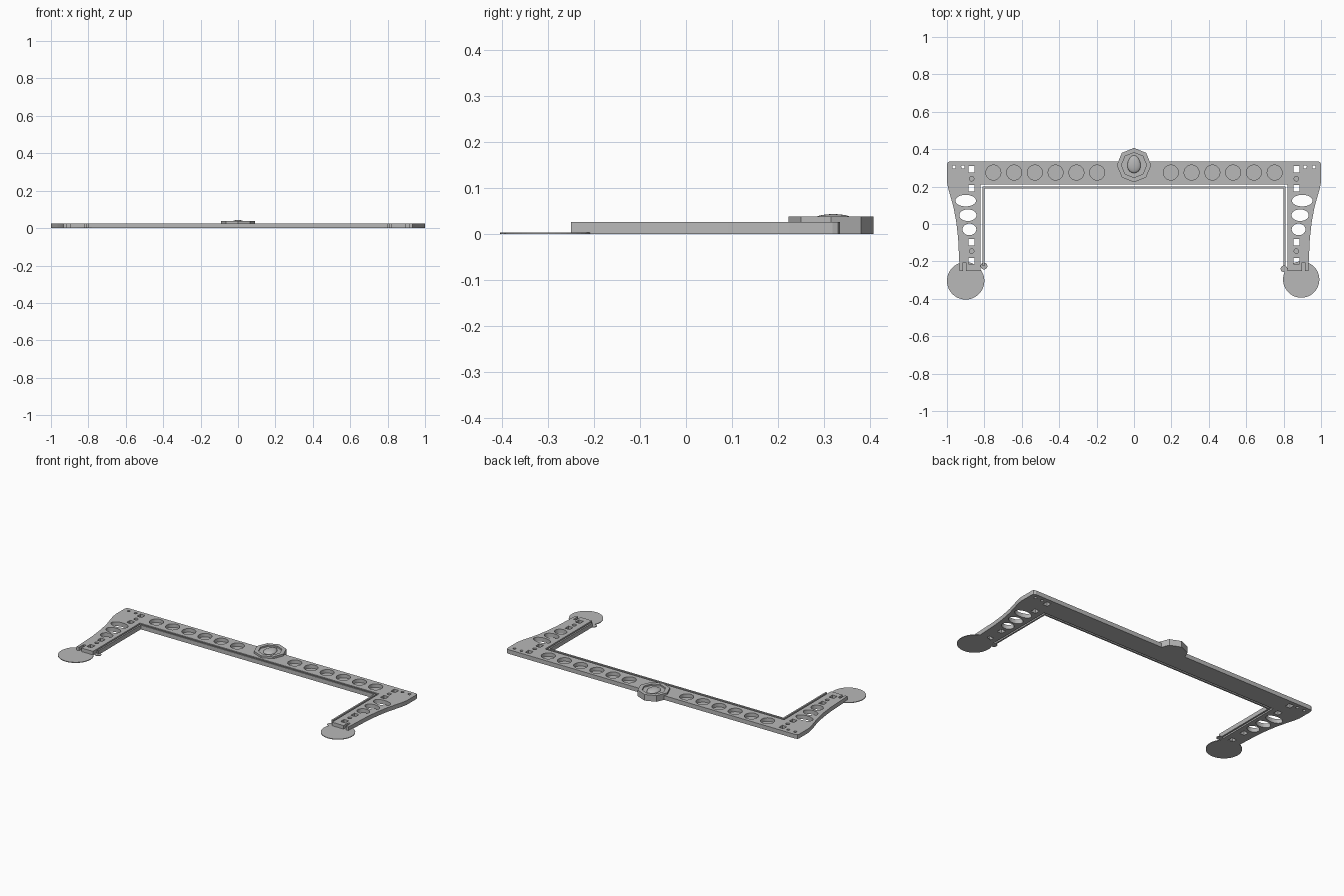
import bpy, bmesh
from math import sin, cos, pi

cube = bpy.data.objects.get("Cube")
if cube:
    bpy.data.objects.remove(cube, do_unlink=True)

THICK = 0.026   # main plate thickness
THIN = 0.004    # pads and pocket floors

grey = bpy.data.materials.new("light grey plastic")
grey.use_nodes = True
GREY = (0.48, 0.48, 0.48, 1)
grey.diffuse_color = GREY
grey.node_tree.nodes["Principled BSDF"].inputs["Base Color"].default_value = GREY


def ellipse(x, y, rx, ry=None, n=32):
    ry = ry or rx
    return [(x + rx * cos(2 * pi * i / n), y + ry * sin(2 * pi * i / n)) for i in range(n)]


def box(x, y, w, h):
    return [(x - w / 2, y - h / 2), (x + w / 2, y - h / 2),
            (x + w / 2, y + h / 2), (x - w / 2, y + h / 2)]


def mirrored(half):
    """Close a half outline by reflecting it across x = 0."""
    return half + [(-x, y) for x, y in reversed(half)]


def prisms(name, items):
    """One object made of upright prisms, each (outline, bottom, top)."""
    bm = bmesh.new()
    for pts, z0, z1 in items:
        base = bm.faces.new([bm.verts.new((x, y, z0)) for x, y in pts])
        out = bmesh.ops.extrude_face_region(bm, geom=[base])
        top = [v for v in out["geom"] if isinstance(v, bmesh.types.BMVert)]
        bmesh.ops.translate(bm, verts=top, vec=(0, 0, z1 - z0))
    bmesh.ops.recalc_face_normals(bm, faces=bm.faces)
    mesh = bpy.data.meshes.new(name)
    bm.to_mesh(mesh)
    bm.free()
    mesh.materials.append(grey)
    obj = bpy.data.objects.new(name, mesh)
    bpy.context.collection.objects.link(obj)
    return obj


def cut(obj, items):
    cutter = prisms("cutter", items)
    cutter.hide_render = True
    mod = obj.modifiers.new("holes", "BOOLEAN")
    mod.operation = "DIFFERENCE"
    mod.solver = "EXACT"
    mod.object = cutter
    bpy.context.view_layer.objects.active = obj
    bpy.ops.object.modifier_apply(modifier=mod.name)
    bpy.data.objects.remove(cutter, do_unlink=True)


# Main U-shaped frame with flared arms
frame = prisms("frame", [(mirrored([
    (0.985, 0.335), (0.996, 0.33), (1.0, 0.318), (1.0, 0.225), (0.992, 0.185),
    (0.965, 0.09), (0.95, 0.01), (0.94, -0.08), (0.932, -0.25),
    (0.82, -0.25), (0.82, 0.21)]), 0, THICK)])

# Round pockets along the beam, then holes in both arms
holes = []
for side in (-1, 1):
    for i in range(6):
        holes.append((ellipse(side * (0.197 + 0.111 * i), 0.275, 0.04), THIN, 0.05))
    through = [ellipse(side * x, y, rx, 0.031) for x, y, rx in
               ((0.9, 0.125, 0.055), (0.888, 0.047, 0.046), (0.88, -0.029, 0.037))]
    through += [box(side * 0.87, y, 0.032, 0.034) for y in (0.293, 0.192, -0.097, -0.198)]
    through += [ellipse(side * x, 0.305, 0.009, n=12) for x in (0.963, 0.915)]
    through.append(box(side * 0.907, -0.235, 0.016, 0.06))
    holes += [(pts, -0.02, 0.05) for pts in through]
    holes += [(ellipse(side * 0.868, y, 0.012, n=16), THIN, 0.05) for y in (0.242, -0.145)]
cut(frame, holes)

# Thin inner rim following the frame, with end bridges
rim = [(0.81, -0.225), (0.81, 0.2), (-0.81, 0.2), (-0.81, -0.225),
       (-0.8, -0.225), (-0.8, 0.19), (0.8, 0.19), (0.8, -0.225)]
prisms("inner_rim", [(rim, 0, THICK)])

# Round pads under the arm tips and small rim end tabs
for name, x, y, r, tab_y in (("right", -0.9, -0.304, 0.1, -0.225),
                             ("left", 0.894, -0.297, 0.097, -0.24)):
    prisms(name + "_pad", [(ellipse(x, y, r, n=48), 0, THIN)])
    tab_x = 0.802 if x > 0 else -0.802
    prisms(name + "_rim_tab", [(ellipse(tab_x, tab_y, 0.018, n=20), 0, THIN),
                               (box(tab_x * 1.015, tab_y, 0.03, 0.012), 0, THIN)])

# Octagonal boss with a recess
BOSS_Y = 0.315
boss = prisms("boss", [(ellipse(0, BOSS_Y, 0.092, n=8), 0, 0.038)])
cut(boss, [(ellipse(0, BOSS_Y, 0.067, n=8), 0.029, 0.06)])

# Egg-shaped dome in the recess
bpy.ops.mesh.primitive_uv_sphere_add(segments=32, ring_count=16, radius=1,
                                     location=(0, 0.32, 0.029))
dome = bpy.context.object
dome.name = "egg_dome"
dome.scale = (0.035, 0.047, 0.0145)
for v in dome.data.vertices:
    v.co.x *= 1 - 0.15 * v.co.y
dome.data.materials.append(grey)
bpy.ops.object.shade_smooth_by_angle()
